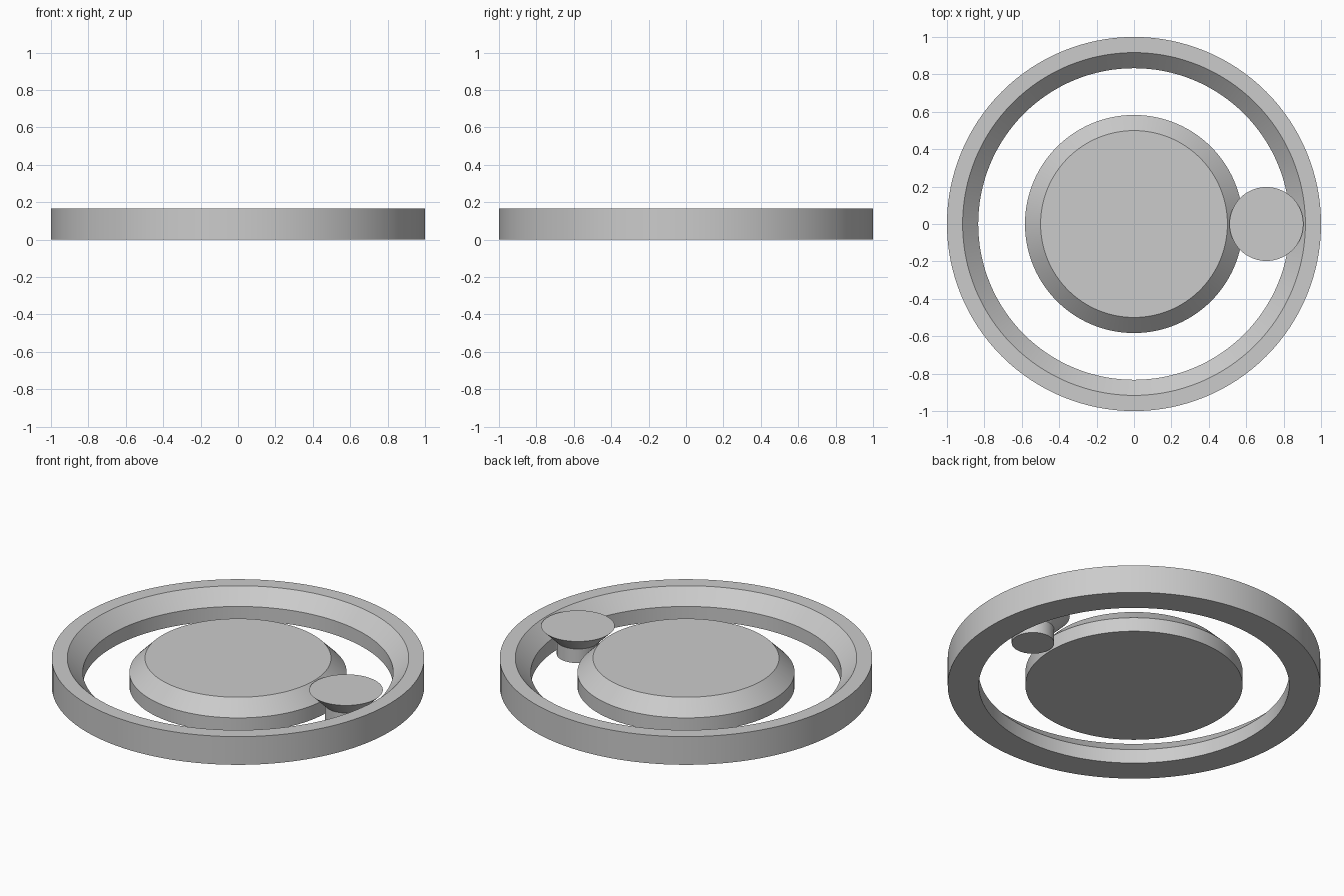
import bpy
import math

cube = bpy.data.objects.get("Cube")
if cube:
    bpy.data.objects.remove(cube, do_unlink=True)

HEIGHT = 0.167
MID = HEIGHT / 2   # height where every bevel starts, also its width
SEGMENTS = 128

grey = bpy.data.materials.new("plain grey")
grey.use_nodes = True
colour = (0.6, 0.6, 0.6, 1)
grey.diffuse_color = colour
grey.node_tree.nodes["Principled BSDF"].inputs["Base Color"].default_value = colour


def lathe(name, profile, closed, x=0):
    """Spin a (radius, height) profile about z; open profiles get flat caps."""
    verts, faces = [], []
    n = len(profile)
    for i in range(SEGMENTS):
        a = math.tau * i / SEGMENTS
        verts += [(r * math.cos(a), r * math.sin(a), z) for r, z in profile]
        here, there = i * n, (i + 1) % SEGMENTS * n
        for j in range(n if closed else n - 1):
            k = (j + 1) % n
            faces.append((here + j, there + j, there + k, here + k))
    if not closed:
        faces.append([i * n for i in reversed(range(SEGMENTS))])
        faces.append([i * n + n - 1 for i in range(SEGMENTS)])
    mesh = bpy.data.meshes.new(name)
    mesh.from_pydata(verts, [], faces)
    mesh.materials.append(grey)
    obj = bpy.data.objects.new(name, mesh)
    obj.location.x = x
    bpy.context.collection.objects.link(obj)
    bpy.ops.object.select_all(action="DESELECT")
    obj.select_set(True)
    bpy.context.view_layer.objects.active = obj
    bpy.ops.object.shade_smooth_by_angle(angle=math.radians(30))
    return obj


# Outer ring with a bevelled inner lip
inner = 1 - 2 * MID
lathe("outer_ring", [(1, 0), (1, HEIGHT), (1 - MID, HEIGHT), (inner, MID), (inner, 0)], True)

# Central disc, narrowing towards the top
lathe("centre_disc", [(0.583, 0), (0.583, MID), (0.583 - MID, HEIGHT)], False)

# Small roller, flaring towards the top between disc and ring
lathe("roller", [(0.114, 0), (0.114, MID), (0.114 + MID, HEIGHT)], False, x=0.708)
